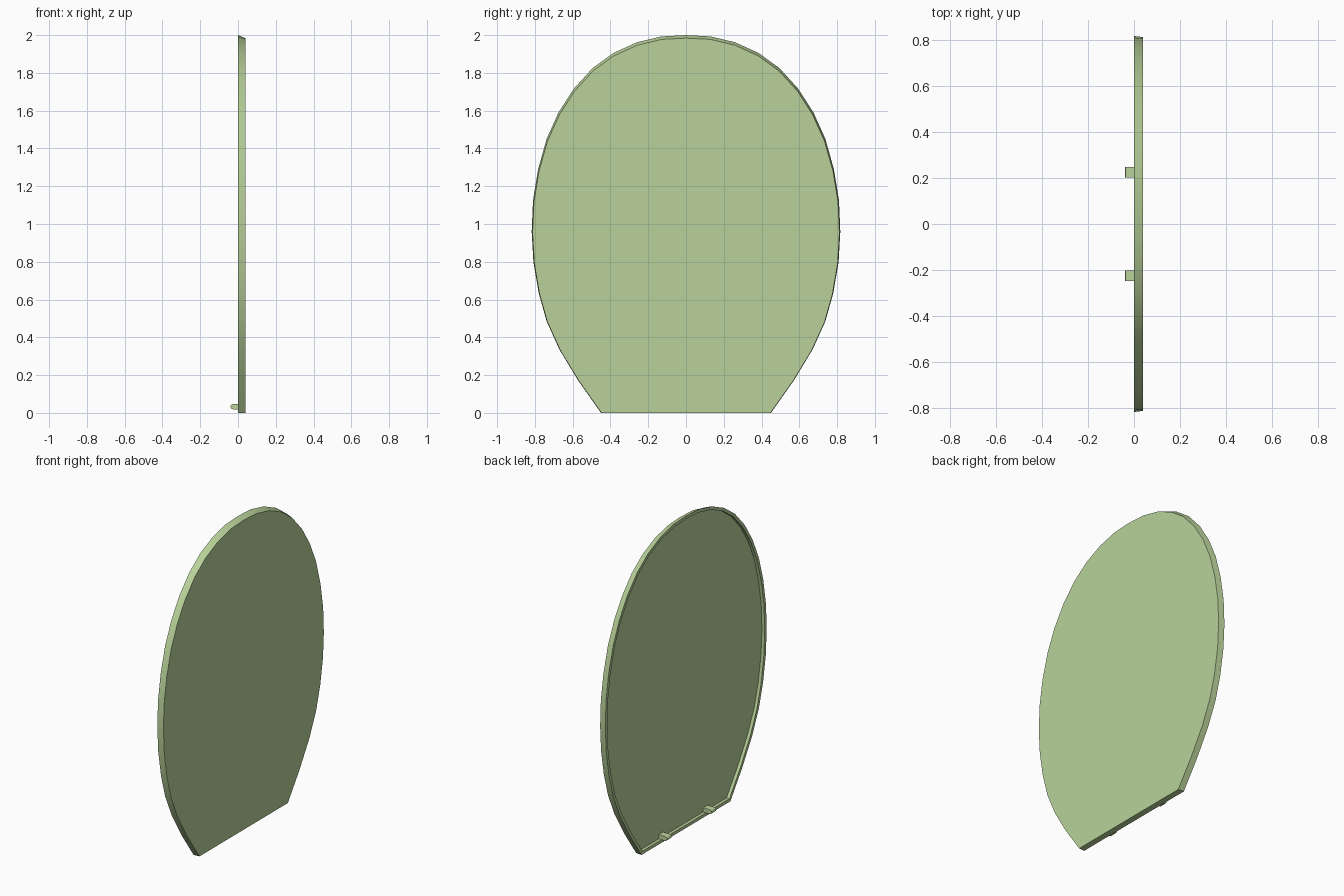
import bpy, bmesh, math

if "Cube" in bpy.data.objects:
    bpy.data.objects.remove(bpy.data.objects["Cube"])

mat = bpy.data.materials.new("sage_green")
mat.diffuse_color = (0.48, 0.64, 0.32, 1)
mat.use_nodes = True
mat.node_tree.nodes["Principled BSDF"].inputs["Base Color"].default_value = mat.diffuse_color


def finish(name, bm):
    bmesh.ops.recalc_face_normals(bm, faces=bm.faces[:])
    mesh = bpy.data.meshes.new(name)
    bm.to_mesh(mesh)
    bm.free()
    mesh.materials.append(mat)
    obj = bpy.data.objects.new(name, mesh)
    bpy.context.collection.objects.link(obj)
    bpy.ops.object.select_all(action='DESELECT')
    obj.select_set(True)
    bpy.context.view_layer.objects.active = obj
    bpy.ops.object.shade_smooth_by_angle(angle=math.radians(30))
    return obj


# Lid: half outline (y, z) from bottom corner to top, mirrored
half = [(0.45, 0), (0.57, 0.17), (0.67, 0.335), (0.738, 0.485), (0.78, 0.635),
        (0.808, 0.80), (0.817, 0.96), (0.81, 1.125), (0.783, 1.29), (0.738, 1.45),
        (0.675, 1.59), (0.595, 1.715), (0.495, 1.825), (0.385, 1.905),
        (0.26, 1.962), (0.13, 1.993)]
outline = half + [(0, 2.0)] + [(-y, z) for y, z in reversed(half)]

bm = bmesh.new()
back = [bm.verts.new((0, y, z)) for y, z in outline]
front = [bm.verts.new((0.04, y * 0.994, z * 0.992)) for y, z in outline]
n = len(outline)
for i in range(n):
    j = (i + 1) % n
    bm.faces.new((back[i], back[j], front[j], front[i]))
bm.faces.new(front)
underside = bm.faces.new(back)
bmesh.ops.recalc_face_normals(bm, faces=bm.faces[:])

# Shallow recess inside a thin rim on the underside
bmesh.ops.inset_region(bm, faces=[underside], thickness=0.02, use_even_offset=True)
floor = bmesh.ops.extrude_discrete_faces(bm, faces=[underside])["faces"][0]
bmesh.ops.translate(bm, verts=floor.verts[:], vec=(0.02, 0, 0))
finish("lid", bm)

# Hinge lugs: rounded profile (x, z) extruded along y
profile = [(0.02, 0.019), (-0.025, 0.019)]
profile += [(-0.025 - 0.015 * math.sin(a), 0.033 - 0.014 * math.cos(a))
            for a in (math.pi * k / 6 for k in range(1, 6))]
profile += [(-0.025, 0.047), (0.02, 0.047)]
for side, name in ((1, "hinge_lug_left"), (-1, "hinge_lug_right")):
    bm = bmesh.new()
    ends = [[bm.verts.new((x, side * y, z)) for x, z in profile] for y in (0.203, 0.248)]
    m = len(profile)
    for i in range(m):
        j = (i + 1) % m
        bm.faces.new((ends[0][i], ends[0][j], ends[1][j], ends[1][i]))
    bm.faces.new(ends[0])
    bm.faces.new(ends[1])
    finish(name, bm)
